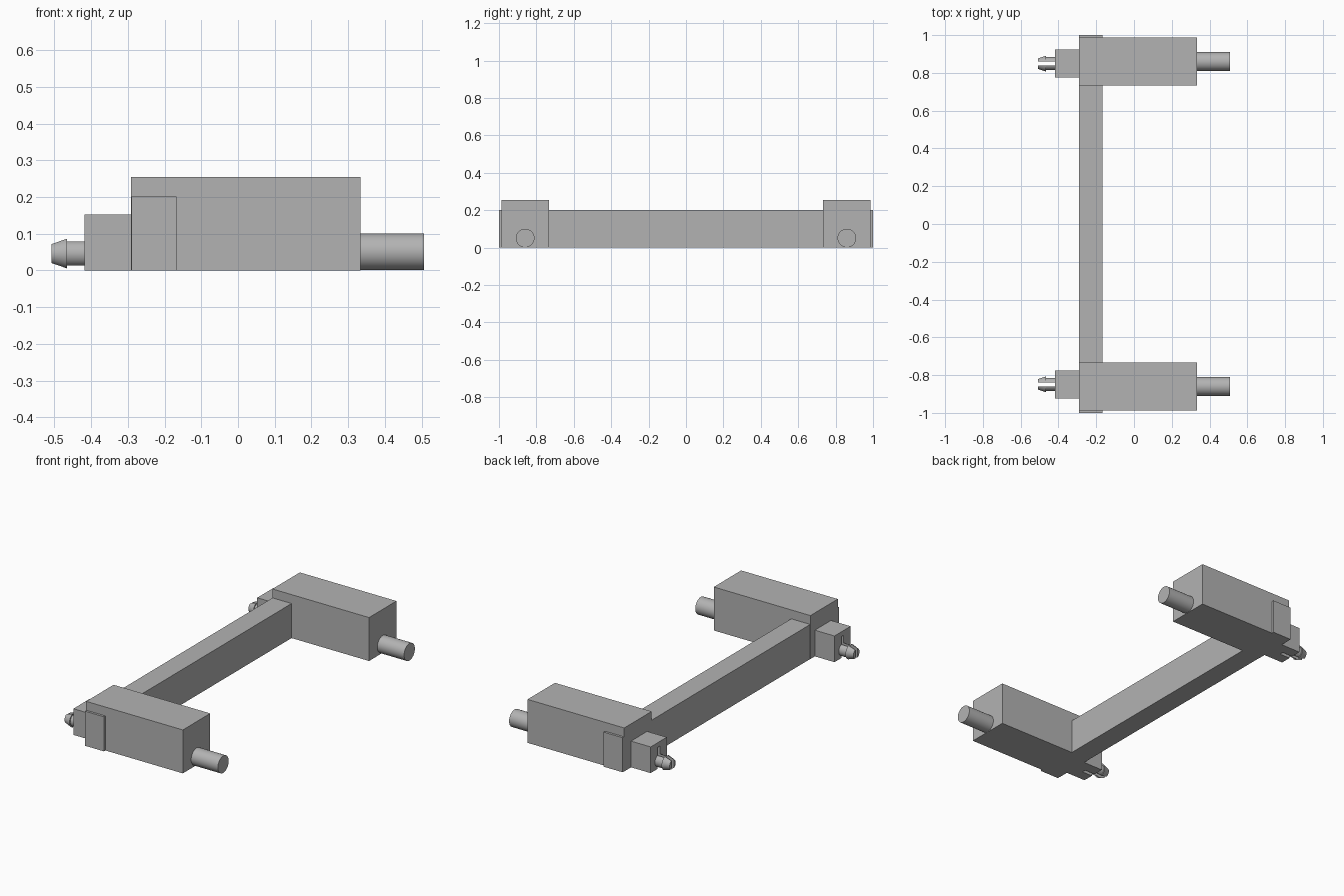
import bpy, bmesh, math
from mathutils import Matrix

cube = bpy.data.objects.get("Cube")
if cube:
    bpy.data.objects.remove(cube, do_unlink=True)

grey = bpy.data.materials.new("plain grey")
grey.use_nodes = True
colour = (0.45, 0.45, 0.45, 1)
grey.diffuse_color = colour
grey.node_tree.nodes["Principled BSDF"].inputs["Base Color"].default_value = colour


def add_object(name, bm):
    bmesh.ops.recalc_face_normals(bm, faces=bm.faces)
    mesh = bpy.data.meshes.new(name)
    bm.to_mesh(mesh)
    bm.free()
    mesh.materials.append(grey)
    obj = bpy.data.objects.new(name, mesh)
    bpy.context.collection.objects.link(obj)
    return obj


def box(name, x, y, z):
    bm = bmesh.new()
    bmesh.ops.create_cube(bm, size=1)
    for v in bm.verts:
        v.co = [lo if c < 0 else hi for c, (lo, hi) in zip(v.co, (x, y, z))]
    return add_object(name, bm)


def turned(name, profile, y, z, sides=32):
    """Closed solid turned about a line along x, from (x, radius) points."""
    bm = bmesh.new()
    rings = [[bm.verts.new((x, y + r * math.cos(a), z + r * math.sin(a)))
              for a in (math.tau * i / sides for i in range(sides))]
             for x, r in profile]
    for a, b in zip(rings, rings[1:]):
        for i in range(sides):
            j = (i + 1) % sides
            bm.faces.new((a[i], a[j], b[j], b[i]))
    bm.faces.new(rings[0])
    bm.faces.new(rings[-1])
    return add_object(name, bm)


def smooth(obj):
    bpy.ops.object.select_all(action='DESELECT')
    obj.select_set(True)
    bpy.context.view_layer.objects.active = obj
    bpy.ops.object.shade_smooth_by_angle(angle=math.radians(30))


def cut(obj, cutter):
    mod = obj.modifiers.new("slot", 'BOOLEAN')
    mod.operation = 'DIFFERENCE'
    mod.solver = 'EXACT'
    mod.object = cutter
    bpy.context.view_layer.objects.active = obj
    bpy.ops.object.modifier_apply(modifier=mod.name)


# Long bar joining both arms
box("cross_bar", (-0.29, -0.167), (-1, 1), (0, 0.202))

for end, s in (("front", -1), ("back", 1)):
    def span(centre, half):
        return (s * centre - half, s * centre + half)

    # Arm with its round end pin
    box(end + "_arm", (-0.291, 0.334), span(0.86, 0.1265), (0, 0.254))
    pin = turned(end + "_pin", [(0.32, 0.05), (0.507, 0.05)], s * 0.86, 0.051)
    smooth(pin)

    # Small block carrying a barbed clip, split by one upright slot
    block = box(end + "_clip_block", (-0.418, -0.28), span(0.849, 0.0745), (0, 0.153))
    clip = turned(end + "_clip",
                  [(-0.508, 0.028), (-0.466, 0.042), (-0.466, 0.035), (-0.417, 0.035)],
                  s * 0.849, 0.046)
    slot = box("slot_cutter", (-0.6, -0.35), span(0.849, 0.011), (-0.1, 0.125))
    cut(block, slot)
    cut(clip, slot)
    bpy.data.objects.remove(slot, do_unlink=True)
    smooth(clip)
